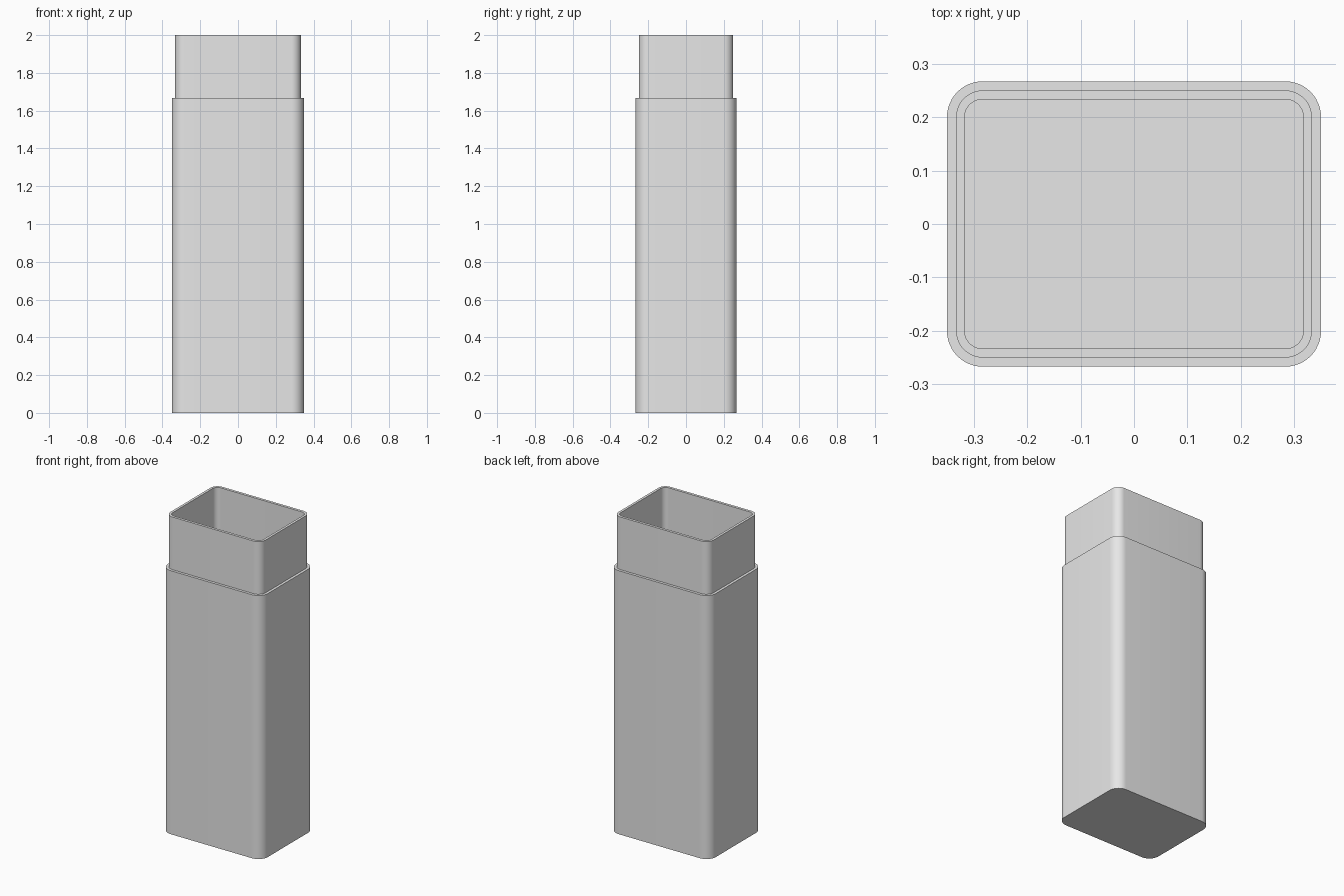
import bpy, bmesh, math

cube = bpy.data.objects.get("Cube")
if cube:
    bpy.data.objects.remove(cube, do_unlink=True)

grey = bpy.data.materials.new("light grey")
grey.use_nodes = True
colour = (0.8, 0.8, 0.8, 1)
grey.diffuse_color = colour
grey.node_tree.nodes["Principled BSDF"].inputs["Base Color"].default_value = colour

STEPS = 12  # segments per rounded corner


def rounded_loop(bm, half_x, half_y, radius, z):
    """Ring of vertices around a rounded rectangle."""
    ring = []
    for quarter, (sx, sy) in enumerate([(1, 1), (-1, 1), (-1, -1), (1, -1)]):
        for i in range(STEPS + 1):
            a = (quarter + i / STEPS) * math.pi / 2
            ring.append(bm.verts.new((sx * (half_x - radius) + radius * math.cos(a),
                                      sy * (half_y - radius) + radius * math.sin(a), z)))
    return ring


# Outer body, neck and cavity sizes: half width, half depth, corner radius
body = (0.35, 0.267, 0.067)
neck = (0.333, 0.25, 0.05)
cavity = (0.317, 0.233, 0.033)
shoulder, rim, floor = 1.667, 2.0, 0.033

# Container wall, from the underside up over the rim and down to the floor
bm = bmesh.new()
rings = [rounded_loop(bm, *size, z) for size, z in
         [(body, 0), (body, shoulder), (neck, shoulder),
          (neck, rim), (cavity, rim), (cavity, floor)]]
for low, high in zip(rings, rings[1:]):
    for i in range(len(low)):
        j = (i + 1) % len(low)
        bm.faces.new((low[i], low[j], high[j], high[i]))
bm.faces.new(rings[0][::-1])
bm.faces.new(rings[-1])
bmesh.ops.recalc_face_normals(bm, faces=bm.faces)

mesh = bpy.data.meshes.new("container")
bm.to_mesh(mesh)
bm.free()
mesh.materials.append(grey)
container = bpy.data.objects.new("container", mesh)
bpy.context.collection.objects.link(container)

# Smooth corners, crisp rims
bpy.ops.object.select_all(action="DESELECT")
container.select_set(True)
bpy.context.view_layer.objects.active = container
bpy.ops.object.shade_smooth_by_angle(angle=math.radians(30))
